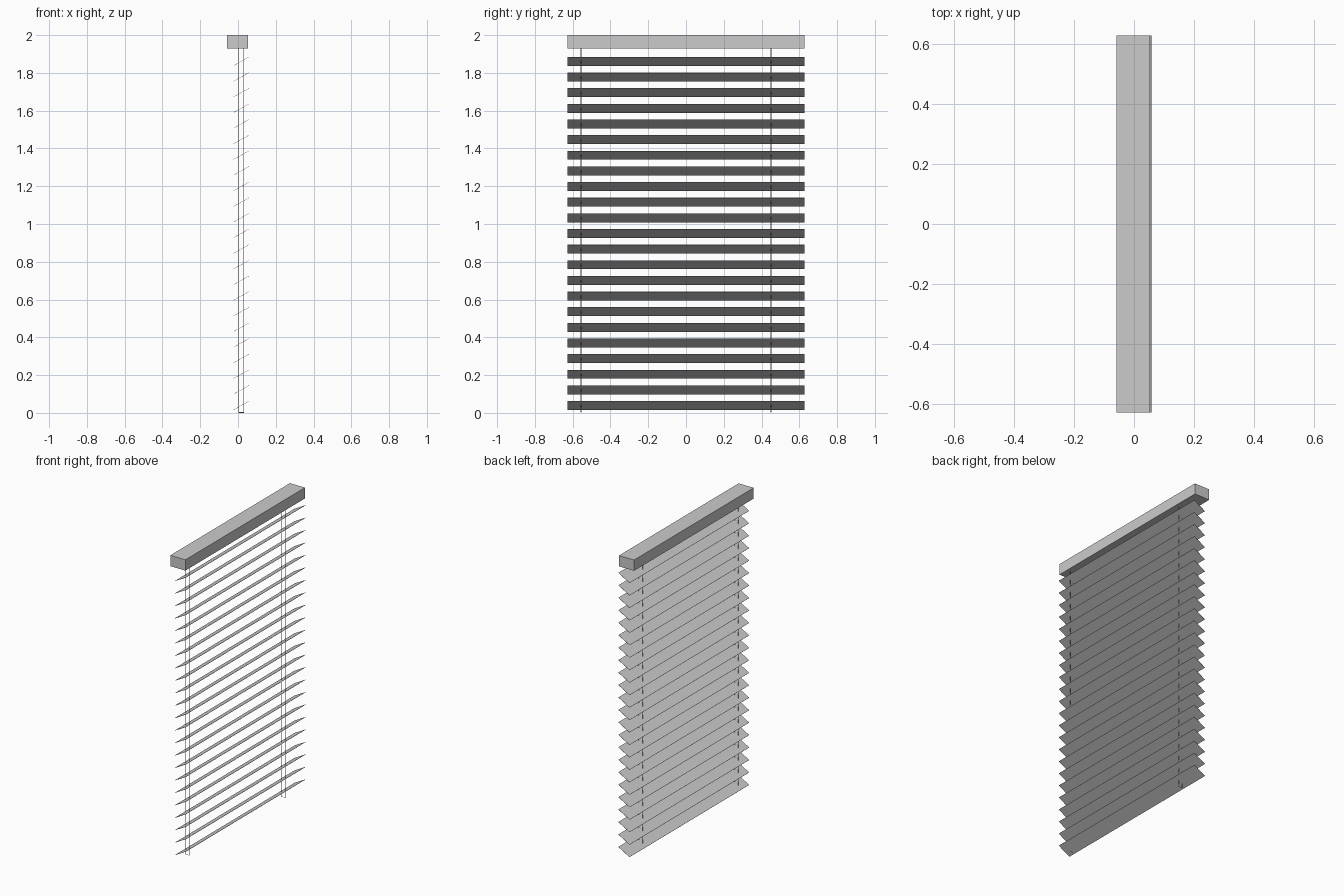
import bpy, math

if "Cube" in bpy.data.objects:
    bpy.data.objects.remove(bpy.data.objects["Cube"])

HALF_Y = 0.628          # half the blind's width
SLATS = 23
Z_LOW, Z_HIGH = 0.039, 1.861   # centre heights of lowest and highest slat
SLAT_X = 0.0165


def box(name, loc, size, tilt=0.0):
    bpy.ops.mesh.primitive_cube_add(size=1, location=loc)
    ob = bpy.context.object
    ob.name = name
    ob.scale = size
    ob.rotation_euler = (0, tilt, 0)
    return ob


# Headrail
box("headrail", (-0.0025, 0, 1.964), (0.111, 2 * HALF_Y, 0.072))

# Tilted slats, rising towards +x
rise, run = 0.046, 0.082
tilt = -math.atan2(rise, run)
for i in range(SLATS):
    z = Z_LOW + (Z_HIGH - Z_LOW) * i / (SLATS - 1)
    box(f"slat_{i + 1:02d}", (SLAT_X, 0, z),
        (math.hypot(rise, run), 2 * HALF_Y, 0.0015), tilt)


# Ladder cords: a U-shaped loop hanging from the headrail
def cord(name, y):
    r = 0.002
    x0, x1, top = 0.004, 0.031, 1.94
    curve = bpy.data.curves.new(name, 'CURVE')
    curve.dimensions = '3D'
    curve.bevel_depth = r
    curve.bevel_resolution = 0
    curve.use_fill_caps = True
    sp = curve.splines.new('POLY')
    pts = [(x0, top), (x0, r), (x1, r), (x1, top)]
    sp.points.add(len(pts) - 1)
    for p, (x, z) in zip(sp.points, pts):
        p.co = (x, y, z, 1)
    sp.use_smooth = False
    bpy.context.collection.objects.link(bpy.data.objects.new(name, curve))


cord("ladder_cord_front", -0.556)
cord("ladder_cord_back", 0.45)
